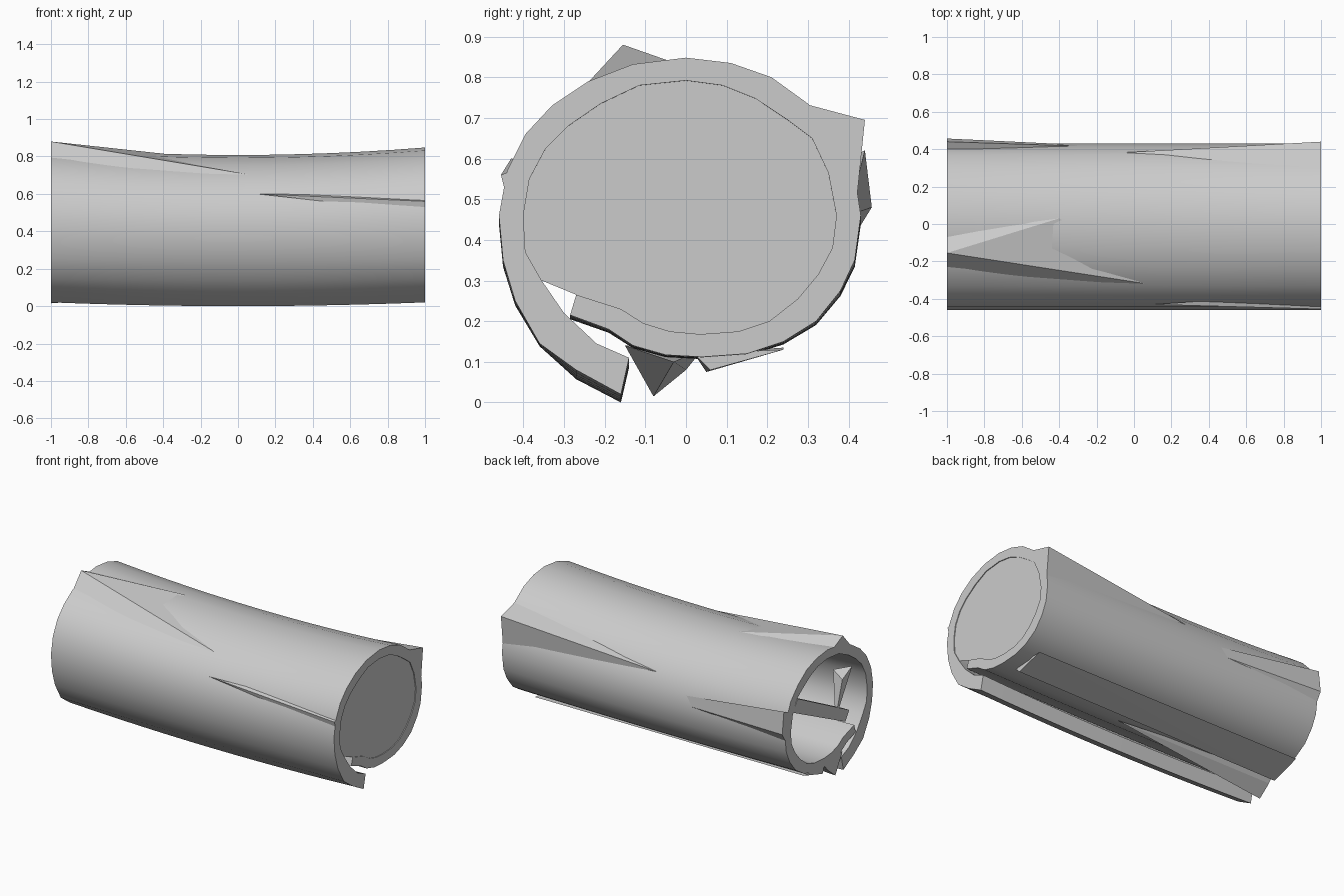
import bpy, bmesh, math
from mathutils import Vector

if "Cube" in bpy.data.objects:
    bpy.data.objects.remove(bpy.data.objects["Cube"])


def finish(name, bm, smooth=True):
    bmesh.ops.recalc_face_normals(bm, faces=bm.faces)
    me = bpy.data.meshes.new(name)
    bm.to_mesh(me)
    bm.free()
    ob = bpy.data.objects.new(name, me)
    bpy.context.collection.objects.link(ob)
    if smooth:
        bpy.context.view_layer.objects.active = ob
        ob.select_set(True)
        bpy.ops.object.shade_smooth_by_angle(angle=math.radians(35))
        ob.select_set(False)
    return ob


# Curled section in (y, z): from the loose outer lip, over the top, to the tucked inner end
OUTER = [(-.16, .00), (-.27, .06), (-.36, .145), (-.42, .25), (-.45, .35), (-.46, .46),
         (-.44, .57), (-.395, .66), (-.33, .73), (-.24, .79), (-.13, .832), (0, .848),
         (.11, .835), (.21, .80), (.30, .735), (.37, .66), (.415, .56), (.43, .46),
         (.415, .35), (.38, .275), (.32, .20), (.24, .15), (.15, .12), (.04, .112),
         (-.05, .117), (-.13, .14), (-.19, .18), (-.285, .215)]
INNER = [(-.14, .09), (-.22, .145), (-.30, .22), (-.355, .30), (-.395, .37), (-.40, .46),
         (-.385, .55), (-.345, .625), (-.29, .68), (-.21, .735), (-.115, .78), (0, .792),
         (.09, .78), (.17, .748), (.25, .695), (.31, .65), (.35, .565), (.37, .46),
         (.36, .38), (.325, .315), (.275, .255), (.205, .20), (.13, .175), (.035, .168),
         (-.04, .175), (-.105, .195), (-.16, .23), (-.27, .265)]


def sag(x, z):
    # The middle dips a little below the ends
    f = 1 - x * x
    return z + .02 * (1 - f) * (z < .1) - .04 * f * max(0, min(1, z / .85))


# Rolled bark sheet
bm = bmesh.new()
loop = OUTER + INNER[::-1]
n = len(loop)
rings = []
for i in range(13):
    x = -1 + i / 6
    rings.append([bm.verts.new((x, y, sag(x, z))) for y, z in loop])
for a, b in zip(rings, rings[1:]):
    for i in range(n):
        j = (i + 1) % n
        bm.faces.new((a[i], a[j], b[j], b[i]))
for r in (rings[0], rings[-1]):
    for i in range(n // 2 - 1):
        bm.faces.new((r[i], r[i + 1], r[n - 2 - i], r[n - 1 - i]))
finish("rolled_bark", bm)

# Flat core closing the right end
bm = bmesh.new()
bm.faces.new([bm.verts.new((.995, y, z)) for y, z in INNER[3:]])
bmesh.ops.triangulate(bm, faces=bm.faces[:])
finish("end_core", bm, False)


# Split flaps peeling away from the bark, and splinters inside the open end
def hull(name, pts):
    bm = bmesh.new()
    for p in pts:
        bm.verts.new(p)
    bmesh.ops.convex_hull(bm, input=bm.verts[:])
    finish(name, bm, False)


hull("top_flap", [(-1, -.25, .77), (-1, -.155, .88), (-1, -.05, .83), (-.4, .03, .815),
                  (.2, -.34, .68), (-1, -.15, .80)])
hull("back_flap", [(1, .29, .735), (1, .44, .695), (1, .42, .50), (1, .36, .60),
                   (-.1, .38, .60)])
hull("back_lower_flap", [(-1, .40, .60), (-1, .44, .62), (-1, .457, .48), (-1, .42, .42),
                         (.2, .40, .46)])
hull("bottom_flap", [(-1, -.15, .14), (-1, -.08, .015), (-1, .0, .08), (-1, .04, .13),
                     (.1, -.03, .10)])
hull("under_flap", [(-1, .03, .12), (-1, .05, .075), (-1, .24, .135), (.9, .24, .13),
                    (.9, .06, .08), (.9, .02, .12)])
hull("front_flap", [(1, -.455, .56), (1, -.37, .59), (1, -.44, .50), (.1, -.43, .60)])
hull("inner_bar", [(x, y, z) for x in (-1, -.95)
                   for y, z in ((-.22, .38), (-.18, .32), (.35, .58), (.30, .65))])
hull("inner_splinter", [(-1, -.25, .65), (-1, -.15, .60), (-1, -.08, .37), (-.9, -.2, .62)])
